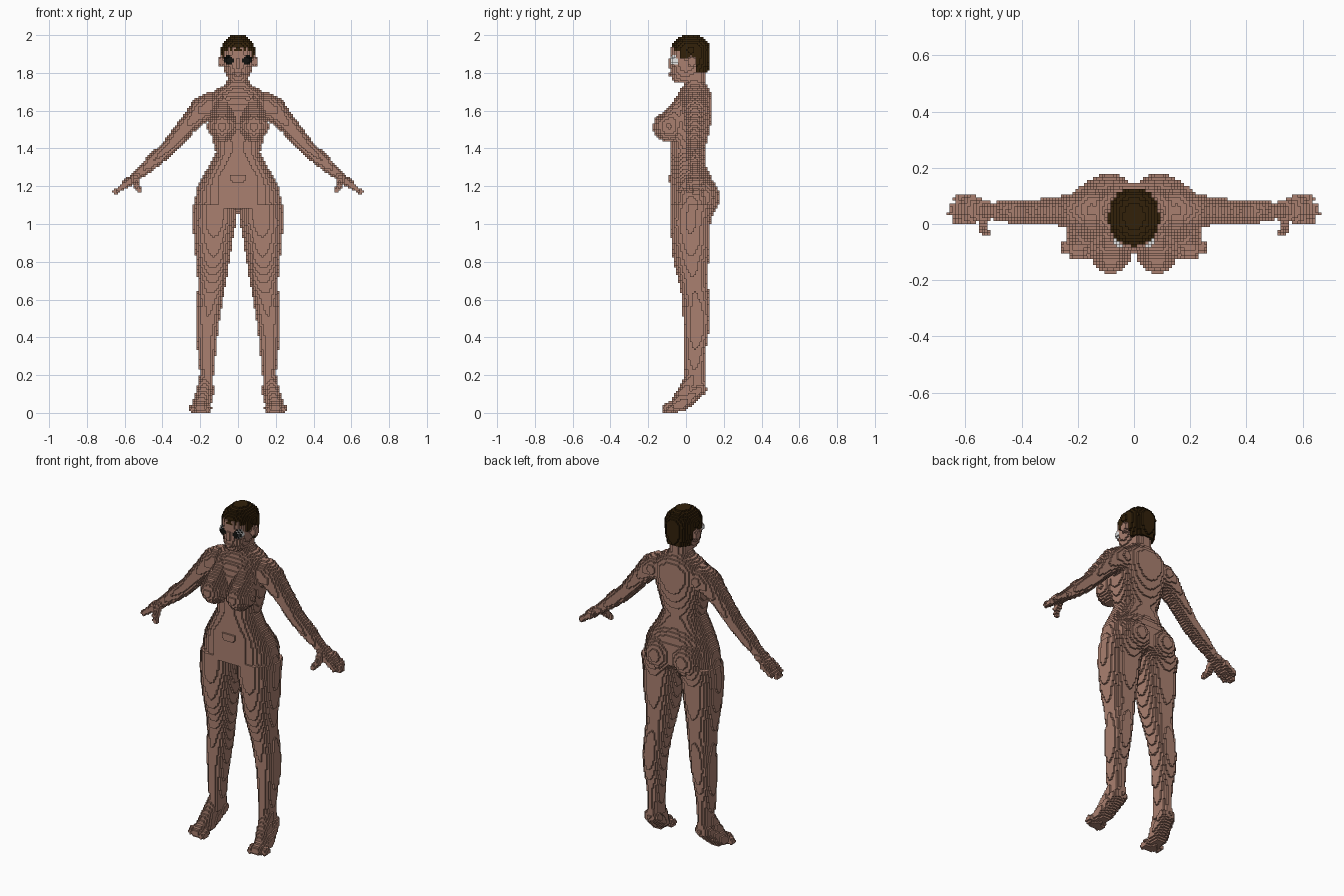
import bpy
import math
from mathutils import Vector

if "Cube" in bpy.data.objects:
    bpy.data.objects.remove(bpy.data.objects["Cube"], do_unlink=True)

V = 2 / 192          # edge length of one block
cells = {}           # (i, j, k) -> part name, for the +x half


def material(name, rgb):
    m = bpy.data.materials.new(name)
    m.use_nodes = True
    m.diffuse_color = (*rgb, 1)
    bsdf = next(n for n in m.node_tree.nodes if n.type == 'BSDF_PRINCIPLED')
    bsdf.inputs["Base Color"].default_value = (*rgb, 1)
    return m


SKIN = material("brown skin", (0.40, 0.215, 0.16))
HAIR = material("dark brown hair", (0.032, 0.015, 0.003))
WHITE = material("eye white", (0.95, 0.95, 0.95))
DARK = material("eye dark", (0.006, 0.006, 0.005))


def fill(part, lo, hi, inside):
    """Fill every block on the +x side whose centre lies inside the shape."""
    a = [math.floor(c / V) - 1 for c in lo]
    b = [math.ceil(c / V) + 1 for c in hi]
    for i in range(max(a[0], 0), b[0]):
        for j in range(a[1], b[1]):
            for k in range(max(a[2], 0), min(b[2], 192)):
                if inside((i + .5) * V, (j + .5) * V, (k + .5) * V):
                    cells[i, j, k] = part


def ellipsoid(part, c, r):
    fill(part, [p - q for p, q in zip(c, r)], [p + q for p, q in zip(c, r)],
         lambda *p: sum(((q - m) / s) ** 2 for q, m, s in zip(p, c, r)) <= 1)


def limb(part, path, sx=1.0, sy=1.0):
    """Chain of tapered capsules through (x, y, z, radius), widened by sx, sy."""
    for p, q in zip(path, path[1:]):
        a = Vector((p[0] / sx, p[1] / sy, p[2]))
        b = Vector((q[0] / sx, q[1] / sy, q[2]))
        d = b - a
        r = max(p[3], q[3])
        s = (sx, sy, 1)

        def inside(x, y, z):
            w = Vector((x / sx, y / sy, z)) - a
            t = min(1, max(0, w.dot(d) / d.length_squared))
            return (w - d * t).length <= p[3] + (q[3] - p[3]) * t
        fill(part, [min(p[n], q[n]) - r * s[n] for n in range(3)],
             [max(p[n], q[n]) + r * s[n] for n in range(3)], inside)


def loft(part, rows, power=2.4, keep=lambda y, z: True):
    """Stack rounded sections given as (z, x0, x1, y0, y1), rising in z."""
    for p, q in zip(rows, rows[1:]):
        def inside(x, y, z):
            if not p[0] <= z < q[0] or not keep(y, z):
                return False
            t = (z - p[0]) / (q[0] - p[0])
            x0, x1, y0, y1 = (m + (n - m) * t for m, n in zip(p[1:], q[1:]))
            u = abs(2 * x - x0 - x1) / (x1 - x0)
            v = abs(2 * y - y0 - y1) / (y1 - y0)
            return u ** power + v ** power <= 1
        fill(part, (min(p[1], q[1]), min(p[3], q[3]), p[0]),
             (max(p[2], q[2]), max(p[4], q[4]), q[0]), inside)


def centred(rows):
    return [(z, -w, w, y0, y1) for z, w, y0, y1 in rows]


# Torso and neck
loft("torso", centred([
    (1.08, .235, -.085, .14), (1.2, .215, -.088, .145), (1.25, .19, -.09, .135),
    (1.3, .158, -.085, .108), (1.38, .118, -.08, .10), (1.45, .135, -.08, .115),
    (1.52, .15, -.085, .13), (1.6, .155, -.08, .14), (1.66, .155, -.06, .14),
    (1.70, .135, -.035, .13), (1.735, .072, -.015, .11),
    (1.76, .057, -.01, .10), (1.83, .055, 0, .10)]))
limb("torso", [(.075, -.02, 1.63, .05), (.083, -.088, 1.52, .08)])
ellipsoid("torso", (.083, -.09, 1.515), (.072, .085, .082))
ellipsoid("torso", (.09, .08, 1.14), (.105, .097, .11))

# Legs, up on the balls of the feet
loft("leg", [
    (.13, .135, .198, -.01, .11), (.2, .13, .2, -.01, .10), (.3, .12, .21, -.01, .10),
    (.4, .11, .22, -.01, .118), (.5, .098, .222, -.015, .13), (.6, .08, .215, -.02, .125),
    (.7, .06, .212, -.04, .115), (.8, .045, .22, -.065, .12), (.9, .03, .232, -.075, .13),
    (1.0, .012, .237, -.085, .13), (1.1, 0, .236, -.085, .155)], 2.2)
limb("leg", [(.17, .073, .125, .037), (.193, -.02, .048, .04), (.2, -.1, .026, .028)], sx=1.25)
limb("leg", [(.168, .035, .19, .036), (.193, -.04, .05, .04)])
for n in range(5):
    limb("leg", [(.16 + n * .021, -.08, .022, .02), (.16 + n * .021, -.112 + n * .005, .016, .015)])

# Arms with fingers and thumb
limb("arm", [(.15, .05, 1.62, .075), (.19, .047, 1.605, .066), (.27, .045, 1.52, .05),
             (.36, .043, 1.41, .042), (.44, .045, 1.34, .04), (.53, .047, 1.26, .026)])
limb("arm", [(.53, .047, 1.26, .024), (.59, .05, 1.215, .025)], sy=1.7)
for n, tip in enumerate((.635, .65, .647, .63)):
    y = .014 + n * .025
    limb("arm", [(.575, y, 1.225, .017), (tip, y, 1.168 + (.65 - tip) * .8, .013)])
limb("arm", [(.54, .02, 1.245, .02), (.535, -.015, 1.2, .017), (.525, -.03, 1.18, .014)])

# Head with nose, lips and ears
loft("head", centred([
    (1.745, .034, -.06, .02), (1.77, .052, -.076, .06), (1.80, .066, -.08, .08),
    (1.84, .076, -.082, .095), (1.88, .08, -.085, .11), (1.93, .08, -.083, .11),
    (1.97, .055, -.05, .09)]))
limb("head", [(0, -.078, 1.875, .012), (0, -.086, 1.835, .014)])
ellipsoid("head", (0, -.078, 1.795), (.028, .016, .014))
ellipsoid("head", (.09, .03, 1.86), (.018, .022, .032))


# Short hair, cut higher over the face and ears
def hairline(y, z):
    return z > (1.915 if y < -.03 else 1.88 if y < .05 else 1.805)


loft("hair", centred([
    (1.80, .072, -.06, .118), (1.86, .087, -.075, .128), (1.93, .09, -.08, .13),
    (1.96, .08, -.068, .12), (1.985, .056, -.04, .092), (2.0, .03, -.01, .06)]),
    2.2, hairline)

# Eyes
ellipsoid("eye", (.042, -.056, 1.866), (.03, .03, .03))

# Mirror to the -x side, naming paired parts by side
solid = {}
for (i, j, k), part in cells.items():
    paired = part in ("leg", "arm", "eye")
    solid[i, j, k] = "left_" + part if paired else part
    solid[-1 - i, j, k] = "right_" + part if paired else part


def build(part):
    """Make one mesh from the exposed block faces of a part."""
    verts, faces, slots = {}, [], []
    for cell, name in solid.items():
        if name != part:
            continue
        for a in range(3):
            for s in (-1, 1):
                near = list(cell)
                near[a] += s
                if tuple(near) in solid:
                    continue
                quad = []
                for u, v in ((0, 0), (1, 0), (1, 1), (0, 1))[::s]:
                    p = list(cell)
                    p[a] += s > 0
                    p[(a + 1) % 3] += u
                    p[(a + 2) % 3] += v
                    quad.append(verts.setdefault(tuple(p), len(verts)))
                faces.append(quad)
                slots.append(1 if a == 1 and s < 0 else 0)
    mesh = bpy.data.meshes.new(part)
    mesh.from_pydata([[c * V for c in p] for p in verts], [], faces)
    if part.endswith("eye"):     # forward faces of the eyes are dark
        mesh.materials.append(WHITE)
        mesh.materials.append(DARK)
        for poly, slot in zip(mesh.polygons, slots):
            poly.material_index = slot
    else:
        mesh.materials.append(HAIR if part == "hair" else SKIN)
    bpy.context.collection.objects.link(bpy.data.objects.new(part, mesh))


for part in sorted(set(solid.values())):
    build(part)
